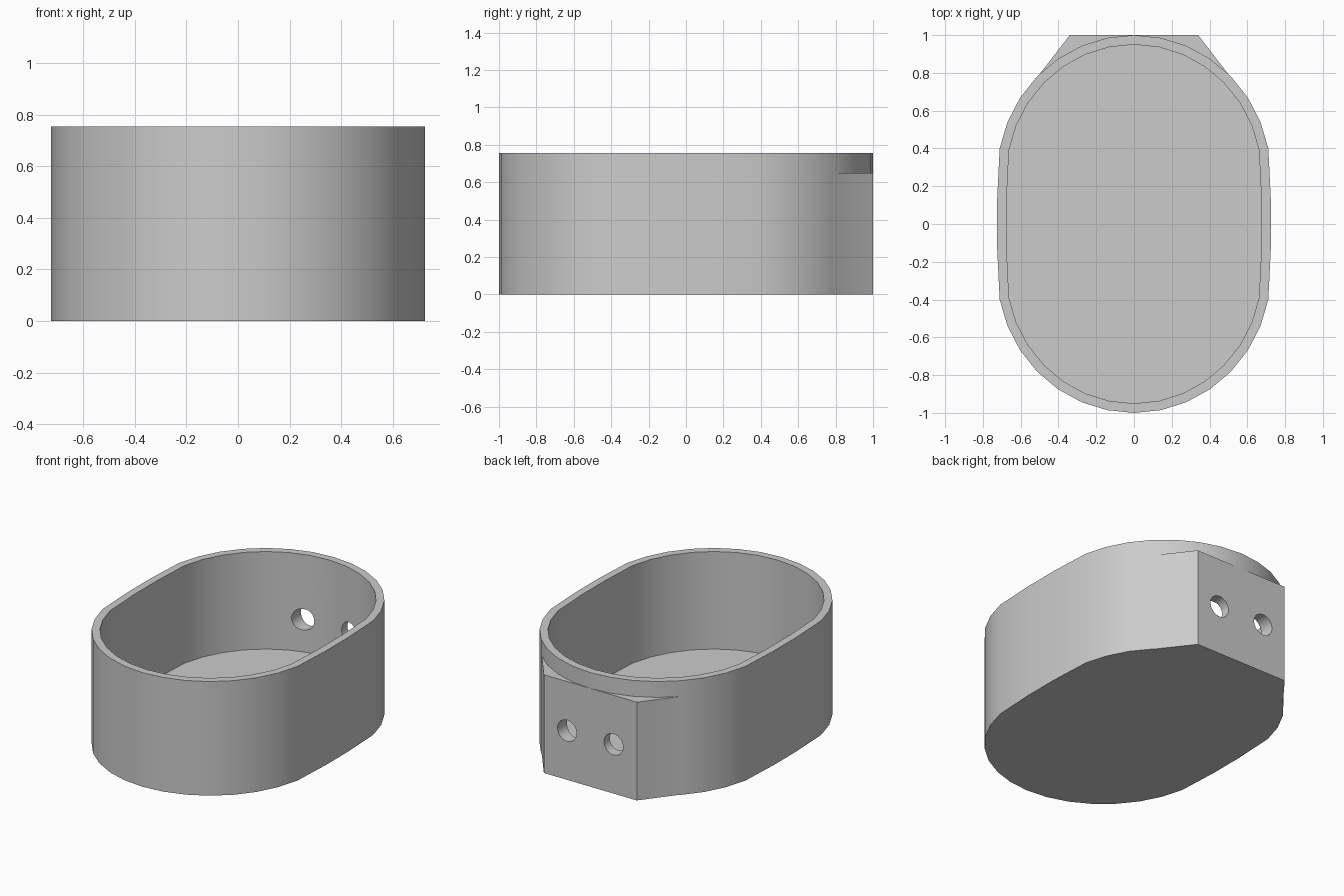
import bpy, bmesh, math

cube = bpy.data.objects.get("Cube")
if cube:
    bpy.data.objects.remove(cube, do_unlink=True)

HEIGHT, FLOOR, WALL = 0.755, 0.11, 0.05
BLOCK_TOP = 0.65

grey = bpy.data.materials.new("plain grey")
grey.use_nodes = True
colour = (0.6, 0.6, 0.6, 1)
grey.diffuse_color = colour
grey.node_tree.nodes["Principled BSDF"].inputs["Base Color"].default_value = colour


def prism(name, outline, z0, z1):
    """Extrude a flat outline between two heights."""
    bm = bmesh.new()
    face = bm.faces.new([bm.verts.new((x, y, z0)) for x, y in outline])
    top = bmesh.ops.extrude_face_region(bm, geom=[face])["geom"]
    verts = [v for v in top if isinstance(v, bmesh.types.BMVert)]
    bmesh.ops.translate(bm, verts=verts, vec=(0, 0, z1 - z0))
    bmesh.ops.recalc_face_normals(bm, faces=bm.faces)
    mesh = bpy.data.meshes.new(name)
    bm.to_mesh(mesh)
    bm.free()
    mesh.materials.append(grey)
    obj = bpy.data.objects.new(name, mesh)
    bpy.context.collection.objects.link(obj)
    return obj


def rounded_outline(inset):
    """Long oval with slightly bulging sides."""
    rx, ry, offset = 0.725 - inset, 0.745 - inset, 0.255
    points = []
    for sign in (1, -1):
        points.append((sign * rx, sign * -0.12))
        points.append((sign * rx, sign * 0.12))
        for k in range(1, 16):
            a = math.pi * k / 16
            points.append((sign * rx * math.cos(a),
                           sign * (offset + ry * math.sin(a))))
    return points


def combine(target, tool, operation):
    """Apply a boolean and discard the tool."""
    mod = target.modifiers.new(operation, "BOOLEAN")
    mod.operation = operation
    mod.solver = "EXACT"
    mod.object = tool
    bpy.context.view_layer.objects.active = target
    bpy.ops.object.modifier_apply(modifier=mod.name)
    bpy.data.objects.remove(tool, do_unlink=True)


# Cup wall with the flat mounting block at the back
cup = prism("cup_body", rounded_outline(0), 0, HEIGHT)
block = prism("mounting_block",
              [(0.34, 1), (-0.34, 1), (-0.56, 0.715), (0.56, 0.715)], 0, BLOCK_TOP)
combine(cup, block, "UNION")

# Hollow inside
combine(cup, prism("cavity", rounded_outline(WALL), FLOOR, 1), "DIFFERENCE")

# Two screw holes through the back
for x in (-0.17, 0.17):
    bpy.ops.mesh.primitive_cylinder_add(vertices=32, radius=0.07, depth=0.7,
                                        location=(x, 0.9, 0.325),
                                        rotation=(math.pi / 2, 0, 0))
    hole = bpy.context.object
    hole.data.materials.append(grey)
    combine(cup, hole, "DIFFERENCE")

bpy.ops.object.select_all(action="DESELECT")
cup.select_set(True)
bpy.context.view_layer.objects.active = cup
bpy.ops.object.shade_smooth_by_angle(angle=math.radians(30))
